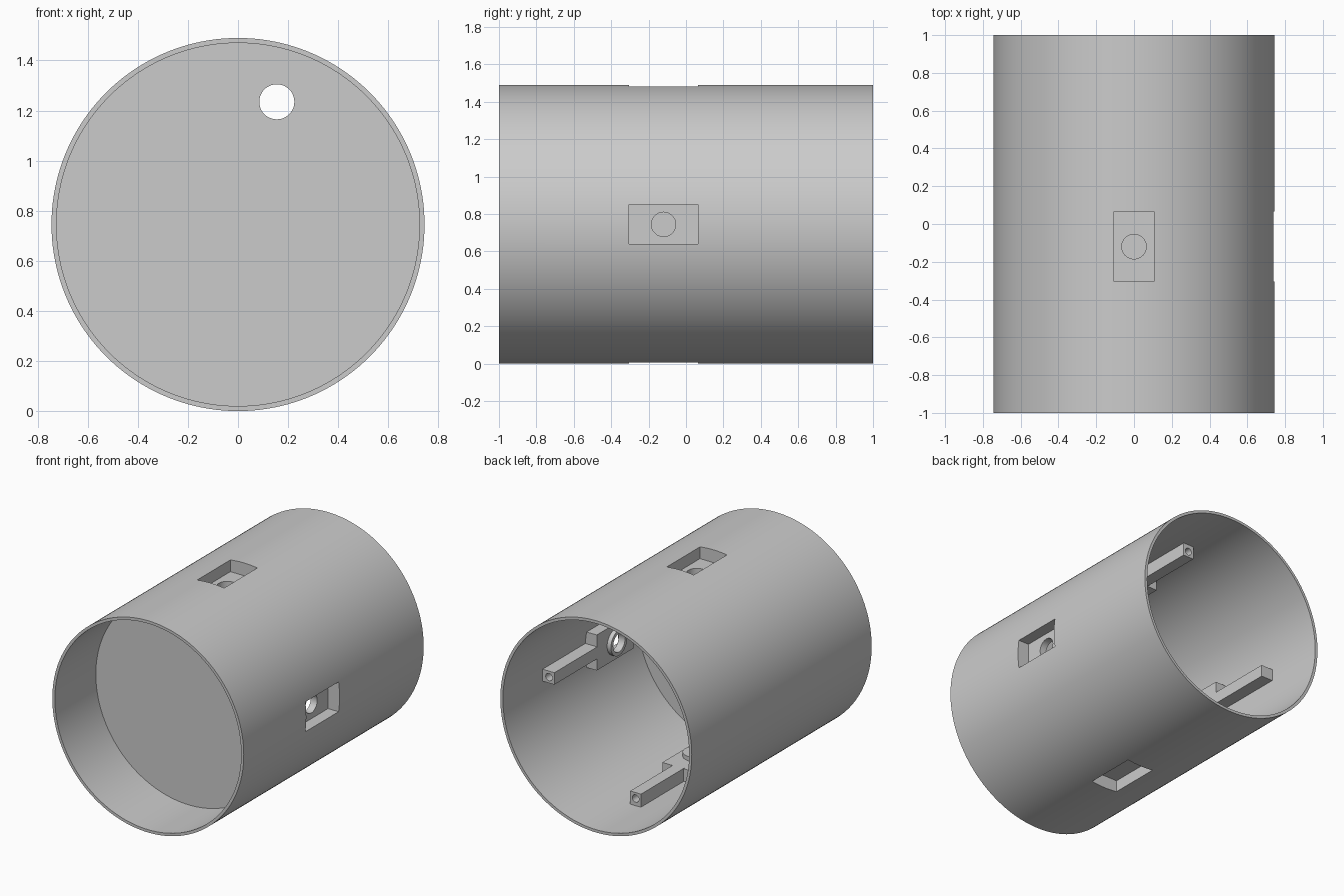
import bpy, bmesh, math
from mathutils import Matrix, Vector

if "Cube" in bpy.data.objects:
    bpy.data.objects.remove(bpy.data.objects["Cube"])

R, R_IN = 0.745, 0.725      # tube outer and inner radius
AXIS = Vector((0, 0, R))    # tube axis runs along y at this height
POCKET_Y = -0.12            # centre of the four wall pockets

grey = bpy.data.materials.new("light_grey")
grey.diffuse_color = (0.6, 0.6, 0.6, 1)
grey.use_nodes = True
grey.node_tree.nodes["Principled BSDF"].inputs["Base Color"].default_value = grey.diffuse_color


def make(name, bm, turn=0):
    """Object from bmesh, turned about the tube axis and lifted to it."""
    bm.transform(Matrix.Translation(AXIS) @ Matrix.Rotation(turn, 4, 'Y'))
    bmesh.ops.recalc_face_normals(bm, faces=bm.faces)
    mesh = bpy.data.meshes.new(name)
    bm.to_mesh(mesh)
    bm.free()
    mesh.materials.append(grey)
    ob = bpy.data.objects.new(name, mesh)
    bpy.context.collection.objects.link(ob)
    return ob


def box(name, x, y, z, turn=0):
    bm = bmesh.new()
    size = [b - a for a, b in (x, y, z)]
    mid = [(a + b) / 2 for a, b in (x, y, z)]
    bmesh.ops.create_cube(bm, size=1, matrix=Matrix.Translation(mid) @ Matrix.Diagonal((*size, 1)))
    return make(name, bm, turn)


def rod(name, radius, a, b, segments=48, turn=0):
    """Cylinder from point a to point b."""
    a, b = Vector(a), Vector(b)
    rot = (b - a).to_track_quat('Z', 'Y').to_matrix().to_4x4()
    bm = bmesh.new()
    bmesh.ops.create_cone(bm, cap_ends=True, segments=segments, radius1=radius, radius2=radius,
                          depth=(b - a).length, matrix=Matrix.Translation((a + b) / 2) @ rot)
    return make(name, bm, turn)


def combine(ob, others, operation):
    """Apply boolean operations and remove the helper solids."""
    for other in others:
        mod = ob.modifiers.new("bool", 'BOOLEAN')
        mod.operation, mod.solver, mod.object = operation, 'EXACT', other
    graph = bpy.context.evaluated_depsgraph_get()
    mesh = bpy.data.meshes.new_from_object(ob.evaluated_get(graph))
    ob.modifiers.clear()
    ob.data = mesh
    for other in others:
        bpy.data.objects.remove(other)


def smooth(ob):
    bpy.ops.object.select_all(action='DESELECT')
    ob.select_set(True)
    bpy.context.view_layer.objects.active = ob
    bpy.ops.object.shade_smooth_by_angle(angle=math.radians(30))


def pocket(turn):
    return box("pocket_cutter", (0.655, 0.9), (POCKET_Y - 0.185, POCKET_Y + 0.185), (-0.105, 0.105), turn)


turns = [i * math.pi / 2 for i in range(4)]

# Open tube with four pocket openings
tube = rod("tube", R, (0, -1, 0), (0, 1, 0), 160)
bore = rod("bore_cutter", R_IN, (0, -1.2, 0), (0, 1.2, 0), 160)
combine(tube, [bore] + [pocket(t) for t in turns], 'DIFFERENCE')
smooth(tube)

# Bulkhead disc with an off-centre hole
disc = rod("bulkhead", R_IN + 0.002, (0, -0.545, 0), (0, -0.5, 0), 160)
combine(disc, [rod("hole_cutter", 0.07, (0.155, -0.8, 0.49), (0.155, -0.2, 0.49))], 'DIFFERENCE')
smooth(disc)

# Four inner mounts: pocket housing, round boss and rail with a screw hole
for t in turns:
    mount = box("mount", (0.635, 0.73), (POCKET_Y - 0.205, POCKET_Y + 0.205), (-0.125, 0.125), t)
    combine(mount, [rod("boss", 0.09, (0.605, POCKET_Y, 0), (0.645, POCKET_Y, 0), turn=t),
                    box("rail", (0.632, 0.727), (0.075, 0.56), (-0.042, 0.042), t)], 'UNION')
    combine(mount, [pocket(t),
                    rod("hole_cutter", 0.065, (0.5, POCKET_Y, 0), (0.9, POCKET_Y, 0), turn=t),
                    rod("screw_cutter", 0.026, (0.674, 0.3, 0), (0.674, 0.7, 0), 32, t)], 'DIFFERENCE')
    smooth(mount)
